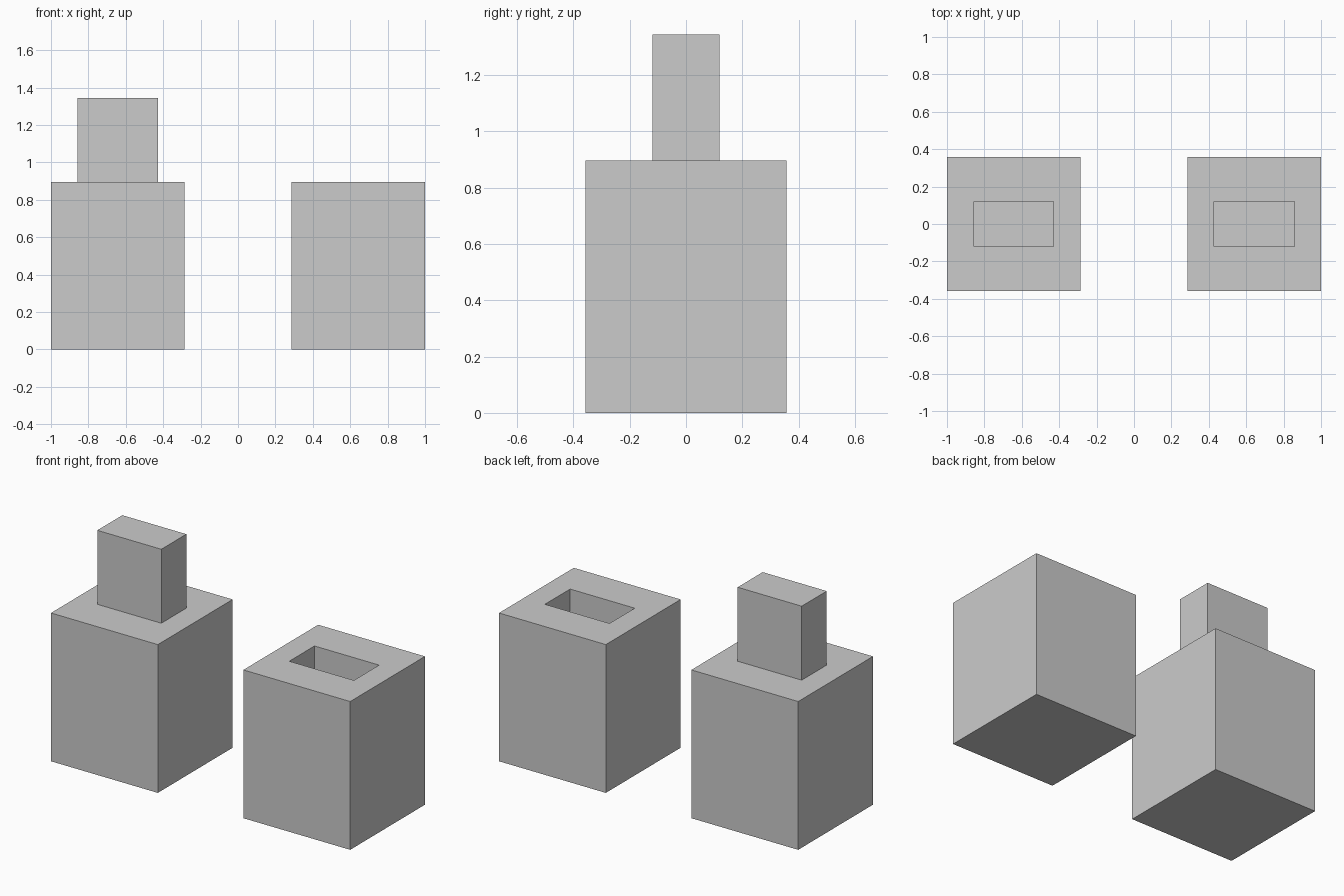
import bpy, bmesh
from mathutils import Matrix, Vector

if "Cube" in bpy.data.objects:
    bpy.data.objects.remove(bpy.data.objects["Cube"])

SIDE, HEIGHT = 0.714, 0.896


def joint_block(name, x, inner_x, inner_y, dz):
    """Square block whose top face carries a rectangular tenon (dz > 0) or mortise (dz < 0)."""
    bm = bmesh.new()
    bmesh.ops.create_cube(bm, size=1, matrix=Matrix.Translation((0, 0, HEIGHT / 2))
                          @ Matrix.Diagonal((SIDE, SIDE, HEIGHT, 1)))
    top = max(bm.faces, key=lambda f: f.calc_center_median().z)
    # Shoulder: inset the top to the inner rectangle
    top = bmesh.ops.extrude_discrete_faces(bm, faces=[top])["faces"][0]
    bmesh.ops.scale(bm, vec=Vector((inner_x / SIDE, inner_y / SIDE, 1)), verts=top.verts[:])
    # Tenon or mortise: move the inner rectangle up or down
    top = bmesh.ops.extrude_discrete_faces(bm, faces=[top])["faces"][0]
    bmesh.ops.translate(bm, vec=Vector((0, 0, dz)), verts=top.verts[:])
    bmesh.ops.recalc_face_normals(bm, faces=bm.faces[:])
    mesh = bpy.data.meshes.new(name)
    bm.to_mesh(mesh)
    bm.free()
    obj = bpy.data.objects.new(name, mesh)
    obj.location.x = x
    bpy.context.collection.objects.link(obj)


joint_block("tenon_block", -0.643, 0.428, 0.239, 0.447)
joint_block("mortise_block", 0.643, 0.432, 0.241, -0.45)
